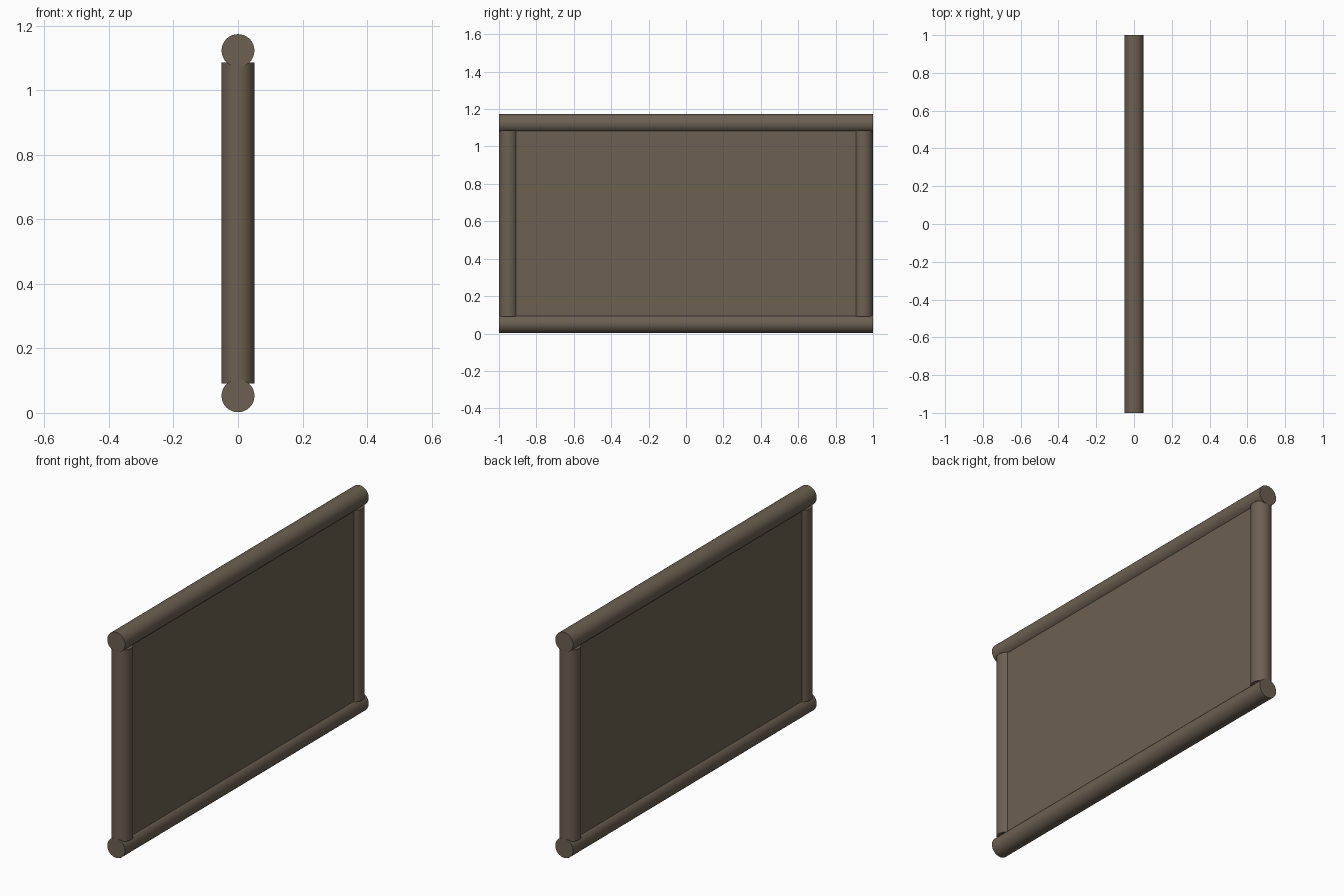
import bpy
import math

if "Cube" in bpy.data.objects:
    bpy.data.objects.remove(bpy.data.objects["Cube"])

# Single brown wood colour
wood = bpy.data.materials.new("brown wood")
wood.diffuse_color = (0.150, 0.117, 0.082, 1)
wood.use_nodes = True
wood.node_tree.nodes["Principled BSDF"].inputs["Base Color"].default_value = wood.diffuse_color

R = 0.051                 # log radius
Z_LOW, Z_HIGH = 0.053, 1.123


def log(name, centre, length, rotation=(0, 0, 0)):
    bpy.ops.mesh.primitive_cylinder_add(vertices=32, radius=R, depth=length,
                                        location=centre, rotation=rotation)
    ob = bpy.context.object
    ob.name = name
    ob.data.materials.append(wood)
    bpy.ops.object.shade_smooth_by_angle(angle=math.radians(40))


# Horizontal rails running along y
for name, z in (("bottom_rail", Z_LOW), ("top_rail", Z_HIGH)):
    log(name, (0, 0, z), 2.0, (math.pi / 2, 0, 0))

# Upright posts at both ends
for name, y in (("front_post", -1), ("back_post", 1)):
    log(name, (0, y * (1 - R), (Z_LOW + Z_HIGH) / 2), 0.995)

# Flat infill panel, sunk into the logs
bpy.ops.mesh.primitive_cube_add(size=1, location=(0, 0, (Z_LOW + Z_HIGH) / 2))
panel = bpy.context.object
panel.name = "wall_panel"
panel.scale = (0.06, 1.9, Z_HIGH - Z_LOW)
panel.data.materials.append(wood)
